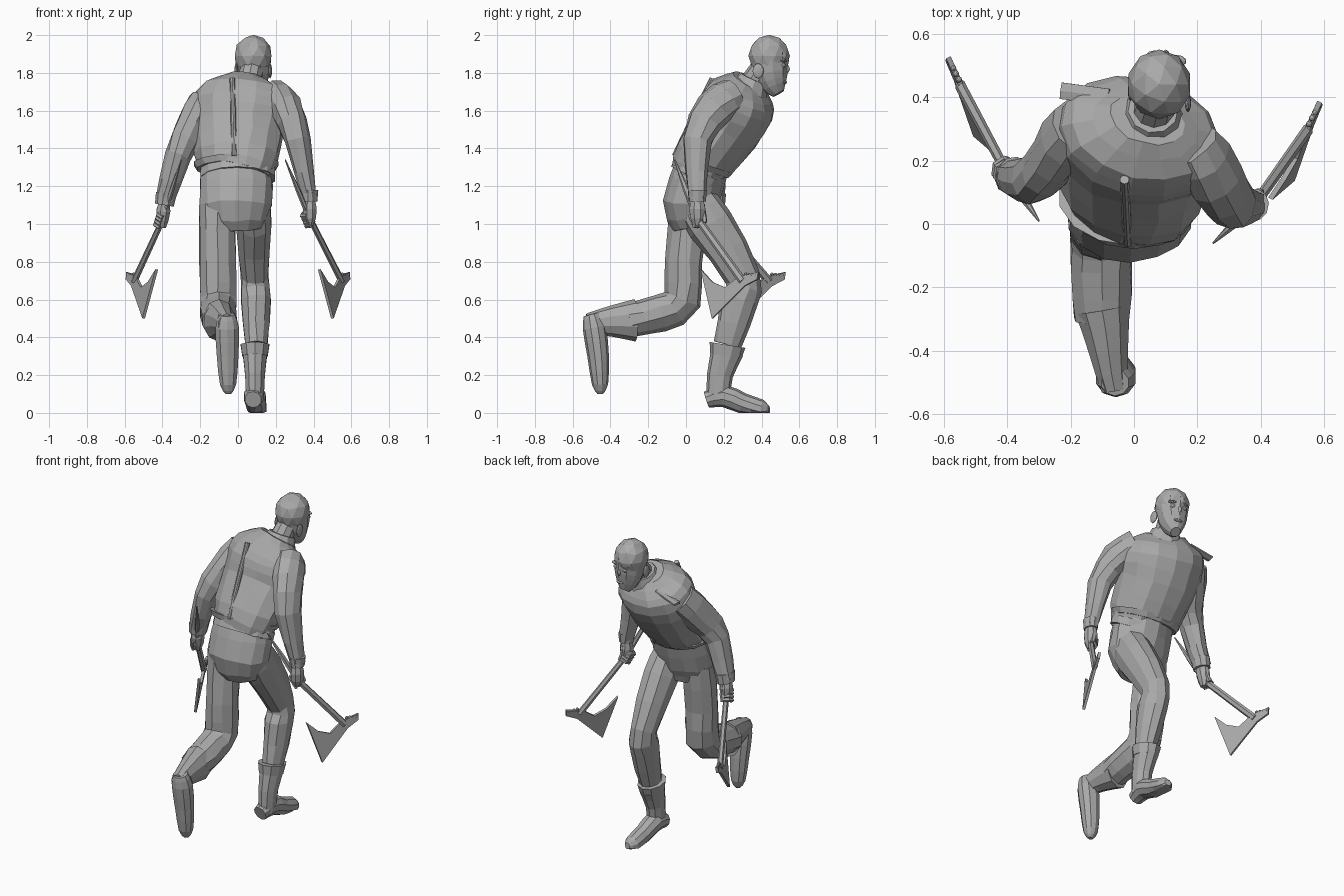
import bpy, bmesh, math, random
from mathutils import Vector

random.seed(4)
old = bpy.data.objects.get("Cube")
if old:
    bpy.data.objects.remove(old, do_unlink=True)

grey = bpy.data.materials.new("plain grey")
grey.use_nodes = True
grey.diffuse_color = (.4, .4, .4, 1)
grey.node_tree.nodes["Principled BSDF"].inputs["Base Color"].default_value = grey.diffuse_color


def finish(name, bm):
    bmesh.ops.recalc_face_normals(bm, faces=bm.faces[:])
    mesh = bpy.data.meshes.new(name)
    bm.to_mesh(mesh)
    bm.free()
    mesh.materials.append(grey)
    bpy.context.collection.objects.link(bpy.data.objects.new(name, mesh))


def bridge(bm, lower, upper):
    for k in range(len(lower)):
        bm.faces.new((lower[k - 1], lower[k], upper[k], upper[k - 1]))


def skin(name, centres, widths, depth=1, sides=10, yaw=0, jitter=0):
    """Skin elliptical rings set square across a path of centres."""
    bm = bmesh.new()
    last = len(centres) - 1
    loops = []
    for i, (centre, width) in enumerate(zip(centres, widths)):
        along = (centres[min(i + 1, last)] - centres[max(i - 1, 0)]).normalized()
        side = Vector((math.cos(yaw), math.sin(yaw), 0))
        side = (side - along * side.dot(along)).normalized()
        front = along.cross(side) * depth
        loop = []
        for k in range(sides):
            angle = math.tau * (k + .5) / sides
            point = centre + (side * math.cos(angle) + front * math.sin(angle)) * width
            point += Vector([random.uniform(-jitter, jitter) for axis in "xyz"])
            point.z = max(point.z, 0)
            loop.append(bm.verts.new(point))
        loops.append(loop)
    for lower, upper in zip(loops, loops[1:]):
        bridge(bm, lower, upper)
    bm.faces.new(loops[0])
    bm.faces.new(loops[-1])
    finish(name, bm)


def smooth_between(before, start, end, after, t):
    bend = (2 * before - 5 * start + 4 * end - after) * t * t
    twist = (3 * start - before - 3 * end + after) * t * t * t
    return start + ((end - before) * t + bend + twist) / 2


def limb(name, x_start, x_end, profile, **shape):
    """Loft a side profile of (y, z, half width) while x runs evenly from start to end."""
    keys = [Vector(p) for p in profile]
    last = len(keys) - 1
    rings = []
    for i in range(last):
        around = keys[max(i - 1, 0)], keys[i], keys[i + 1], keys[min(i + 2, last)]
        rings += [smooth_between(*around, t) for t in (0, .5)]
    rings.append(keys[last])
    count = len(rings) - 1
    centres = [Vector((x_start + (x_end - x_start) * i / count, r.x, r.y)) for i, r in enumerate(rings)]
    skin(name, centres, [r.z for r in rings], **shape)


def ball(name, centre, size):
    bm = bmesh.new()
    bmesh.ops.create_icosphere(bm, subdivisions=2, radius=1)
    for v in bm.verts:
        v.co = Vector(c + p * s for c, p, s in zip(centre, v.co, size))
    finish(name, bm)


# Hips, belt and the body leaning forward
body = dict(depth=.74, sides=14, jitter=.005)
limb("trouser_seat", -.01, -.01, [(.03, .98, .13), (.02, 1.1, .195), (.08, 1.3, .19)], **body)
limb("belt", 0, 0, [(.05, 1.24, .2), (.07, 1.28, .2)], depth=.72, sides=14)
limb("jacket", -.02, .04, [(.07, 1.28, .2), (.1, 1.35, .225), (.21, 1.5, .245), (.27, 1.62, .265),
                           (.3, 1.7, .23), (.33, 1.76, .12)], yaw=-.2, **body)
limb("jacket_hem", -.01, -.01, [(.08, 1.29, .21), (.09, 1.32, .23)], depth=.72, sides=14)

# Neck, collar and head
limb("neck", .05, .08, [(.32, 1.7, .07), (.42, 1.85, .06)])
limb("collar", .05, .06, [(.32, 1.68, .12), (.36, 1.77, .08)], yaw=-.2)
ball("skull", (.08, .44, 1.89), (.102, .11, .112))
limb("jaw", .095, .08, [(.49, 1.69, .03), (.47, 1.73, .06), (.45, 1.8, .085), (.44, 1.9, .095)], depth=1.1, yaw=-.2)

# Features of the slightly turned face
face = Vector((.1, .52, 1.8))
across = Vector((1, -.2, 0))
up = Vector((0, 0, 1))
ball("nose", face + up * .02, (.015, .03, .03))
ball("lips", face - up * .05, (.03, .015, .01))
for word, sign in (("right", -1), ("left", 1)):
    offset = across * sign
    ball(word + "_eye", face + offset * .035 + up * .04, (.02, .015, .015))
    ball(word + "_brow", face + offset * .035 + up * .065, (.03, .02, .01))
    ball(word + "_ear", Vector((.08, .4, 1.81)) + offset * .09, (.01, .03, .04))

# Sleeves and cuffs
sleeve = dict(depth=1.15, yaw=-.2)
limb("left_sleeve", .19, .38, [(.25, 1.68, .085), (.15, 1.61, .09), (.06, 1.44, .07), (.06, 1.13, .04)], jitter=.005, **sleeve)
limb("right_sleeve", -.18, -.39, [(.31, 1.64, .085), (.21, 1.5, .085), (.14, 1.36, .07), (.15, 1.12, .05)], jitter=.005, **sleeve)
limb("left_cuff", .38, .38, [(.06, 1.12, .04), (.06, 1.18, .045)], **sleeve)
limb("right_cuff", -.39, -.38, [(.15, 1.1, .05), (.15, 1.16, .055)], **sleeve)

# Legs: one planted forward, one kicked back
limb("left_trouser_leg", .08, .1, [(.06, 1.1, .095), (.13, 1, .1), (.3, .72, .075), (.28, .6, .08),
                                   (.22, .36, .06)], depth=1.25, jitter=.005)
limb("right_trouser_leg", -.11, -.1, [(.02, 1.1, .1), (-.01, .8, .1), (-.02, .6, .1), (-.13, .53, .1),
                                      (-.3, .49, .09)], jitter=.005)

# Boots: shaft, turned rim and foot
limb("left_boot_shaft", .09, .09, [(.22, .33, .07), (.18, .2, .055), (.17, .07, .05)], depth=1.25)
limb("left_boot_rim", .09, .09, [(.22, .36, .08), (.21, .3, .07)], depth=1.2)
limb("left_boot_foot", .08, .11, [(.11, .07, .045), (.2, .09, .06), (.3, .05, .055), (.4, .02, .05),
                                  (.44, .02, .02)])
limb("right_boot_shaft", -.1, -.06, [(-.27, .49, .09), (-.4, .485, .065), (-.52, .47, .045)], depth=1.25)
limb("right_boot_foot", -.06, -.05, [(-.5, .52, .045), (-.485, .45, .065), (-.465, .3, .06),
                                     (-.455, .15, .045), (-.455, .1, .015)], depth=.95)

# Hatchet head outline, as fractions along its top and outer edges
outline = [(0, 0), (.15, .25), (.35, .35), (.6, .15), (.7, .1), (1, 0), (.95, .15),
           (.7, .3), (.4, .6), (.2, .8), (0, 1), (0, .5)]


def hatchet(word, sign, shift, pommel, grip):
    tip, spike, low = [Vector((sign * x, y + shift, z)) for x, y, z in
                       ((.43, .08, .76), (.585, .385, .745), (.5, .14, .5))]
    top, outer = spike - tip, low - tip
    joint = tip + top * .68 + outer * .2
    skin(word + "_hatchet_handle", [pommel, pommel.lerp(grip, .5), grip, joint], (.003, .013, .015, .017), 1.3, 6)
    half = top.cross(outer).normalized() * .008
    bm = bmesh.new()
    near, far = [[bm.verts.new(tip + top * a + outer * b + d) for a, b in outline] for d in (half, -half)]
    bm.faces.new(near)
    bm.faces.new(far)
    bridge(bm, near, far)
    finish(word + "_hatchet_head", bm)
    # Teeth along the spike
    for k in range(4):
        ball(f"{word}_hatchet_tooth_{k + 1}", tip + top * (.76 + .06 * k) + outer * .06, (.01, .01, .01))


def hand(word, wrist, grip, slope):
    skin(word + "_palm", [wrist, wrist.lerp(grip, .5), grip, grip - up * .04], (.03, .04, .035, .02), 1.15, 8)
    a = slope.cross(across).normalized()
    b = slope.cross(a)
    for k in range(4):
        knuckle = grip + slope * .02 * (k - 1.5)
        curl = [knuckle + (a * math.cos(t) + b * math.sin(t)) * .034 for t in range(4)]
        skin(f"{word}_finger_{k + 1}", curl, [.012] * 4, sides=5)
    thumb = [wrist.lerp(grip, .4) - a * .03, grip - a * .04, grip + slope * .04 - a * .03]
    skin(word + "_thumb", thumb, [.013] * 3, sides=5)


# Each hand holds its own hatchet
for word, sign, shift, wrist, grip, pommel in (
        ("left", 1, 0, (.38, .06, 1.13), (.38, .06, 1.03), (.25, -.06, 1.34)),
        ("right", -1, .14, (-.39, .15, 1.12), (-.4, .16, 1.02), (-.3, .01, 1.34))):
    wrist, grip, pommel = Vector(wrist), Vector(grip), Vector(pommel)
    hatchet(word, sign, shift, pommel, grip)
    hand(word, wrist, grip, (grip - pommel).normalized())

# Raised back seam and loose shoulder flap
limb("back_seam", -.03, -.02, [(.14, 1.77, .015), (.04, 1.57, .015), (-.06, 1.36, .015)])
limb("right_shoulder_flap", -.23, -.08, [(.42, 1.66, .03), (.4, 1.7, .03)], depth=.3, sides=6, yaw=math.pi / 2)
